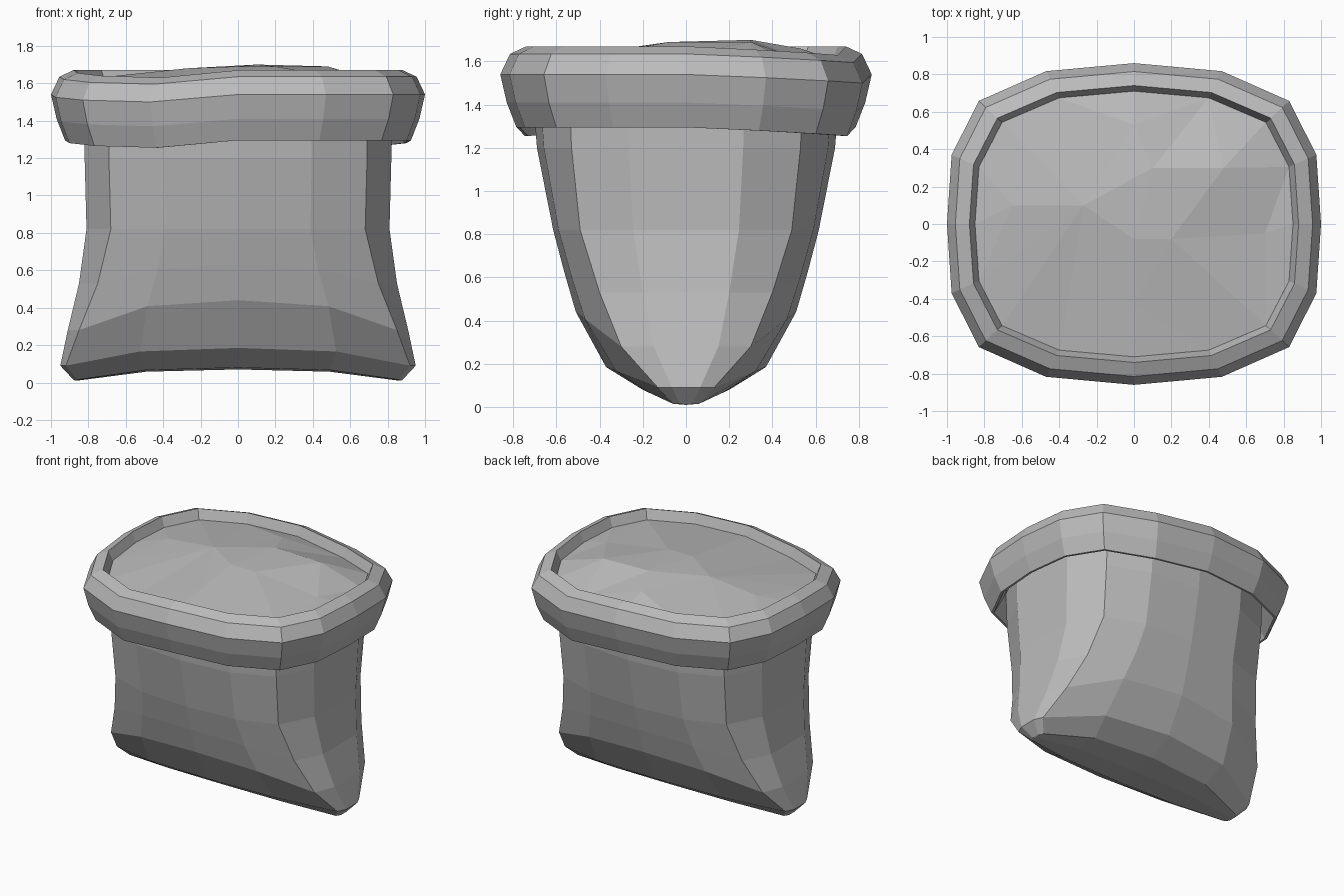
import bpy, bmesh
from mathutils import Vector
from mathutils.geometry import delaunay_2d_cdt

cube = bpy.data.objects.get("Cube")
if cube:
    bpy.data.objects.remove(cube)

GREY = (0.5, 0.5, 0.5, 1)
mat = bpy.data.materials.new("plain_grey")
mat.use_nodes = True
mat.diffuse_color = GREY
mat.node_tree.nodes["Principled BSDF"].inputs["Base Color"].default_value = GREY


def finish(name, bm):
    bmesh.ops.remove_doubles(bm, verts=bm.verts, dist=0.001)
    bmesh.ops.recalc_face_normals(bm, faces=bm.faces)
    mesh = bpy.data.meshes.new(name)
    bm.to_mesh(mesh)
    bm.free()
    mesh.materials.append(mat)
    obj = bpy.data.objects.new(name, mesh)
    bpy.context.collection.objects.link(obj)


def full_ring(quarter):
    """Mirror five points (back middle to left middle) into a closed ring."""
    back = quarter + [(x, -y, z) for x, y, z in quarter[-2::-1]]
    return back + [(-x, y, z) for x, y, z in back[-2:0:-1]]


def loft(name, rings, closed=False):
    bm = bmesh.new()
    loops = [[bm.verts.new(p) for p in ring] for ring in rings]
    pairs = list(zip(loops, loops[1:]))
    if closed:
        pairs.append((loops[-1], loops[0]))
    for a, b in pairs:
        for i in range(len(a)):
            j = (i + 1) % len(a)
            bm.faces.new((a[i], a[j], b[j], b[i]))
    finish(name, bm)


# Pouch body: side x, front y, corner x, corner y, middle z, side z
BODY = [
    (.82, .71, .69, .54, 1.45, 1.45),
    (.82, .69, .69, .53, 1.2, 1.2),
    (.81, .615, .68, .49, .82, .82),
    (.85, .565, .75, .40, .63, .53),
    (.91, .51, .85, .30, .44, .28),
    (.95, .37, .92, .13, .185, .09),
    (.88, .2, .86, .06, .08, .015),
    (.87, 0, .86, 0, .07, .01),
]


def body_ring(sx, fy, cx, cy, zm, zs):
    quarter = [(0, fy, zm),
               (cx * .57, fy + (cy - fy) * .2, zm + (zs - zm) * .2),
               (cx, cy, zs), (sx, cy / 2, zs), (sx, 0, zs)]
    return full_ring(quarter)


loft("pouch_body", [body_ring(*row) for row in BODY])

# Rolled rim: outline of one quarter, cross-section as (inset, height)
OUTLINE = [(0, 1), (.47, .95), (.83, .765), (.975, .43), (1, 0)]
SECTION = [(.17, 1.54), (.12, 1.67), (.045, 1.635), (0, 1.54),
           (.03, 1.41), (.075, 1.295), (.09, 1.295), (.15, 1.42)]
SAG = [0, .04, .03, .015, 0]


def rim_ring(inset, z):
    ring = full_ring([(u * (1 - inset), v * (.86 - inset), z) for u, v in OUTLINE])
    # two opposite corners sag a little
    sag = SAG + SAG[-2::-1]
    out = []
    for x, y, h in ring:
        col = min(range(5), key=lambda k: abs(OUTLINE[k][0] * (1 - inset) - abs(x)))
        out.append((x, y, h - (sag[col] if x * y > 0 else 0)))
    return out


loft("rolled_rim", [rim_ring(*s) for s in SECTION], closed=True)

# Lumpy filling inside the rim
LUMPS = [(0, .53, 1.66), (.48, .3, 1.69), (.2, -.08, 1.69), (0, -.08, 1.69),
         (0, -.43, 1.64), (-.27, .1, 1.68), (-.65, .1, 1.64), (.7, -.05, 1.62),
         (.1, .3, 1.7)]
points = rim_ring(.15, 1.6) + LUMPS
flat, _, tris, *_ = delaunay_2d_cdt([Vector(p[:2]) for p in points], [], [], 0, 0.0001)
bm = bmesh.new()
verts = [bm.verts.new(p) for p in points]
for tri in tris:
    bm.faces.new([verts[i] for i in tri])
finish("filling", bm)
